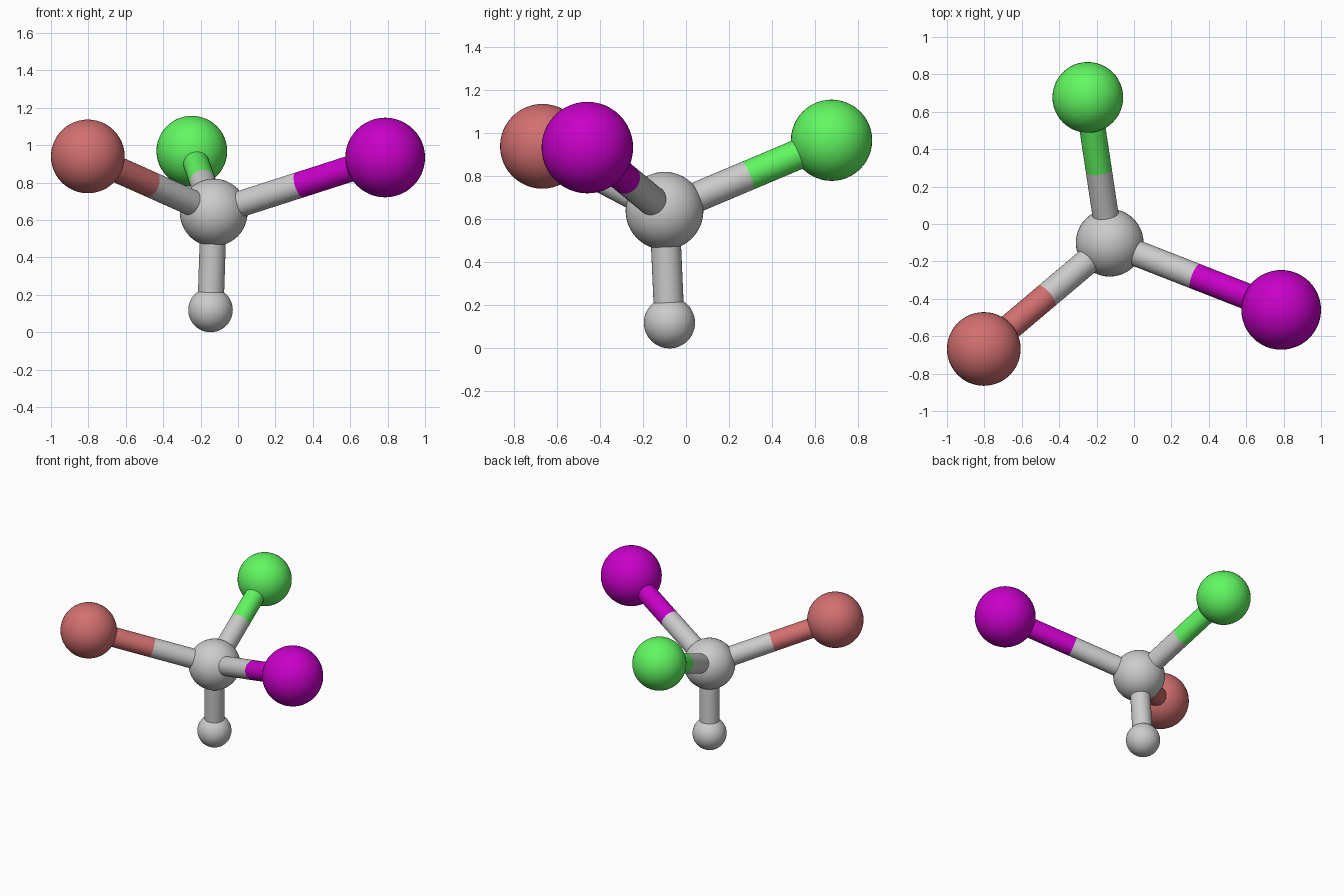
import bpy
from mathutils import Vector

if "Cube" in bpy.data.objects:
    bpy.data.objects.remove(bpy.data.objects["Cube"])

BOND_RADIUS = 0.07


def material(name, rgb):
    mat = bpy.data.materials.new(name)
    mat.diffuse_color = (*rgb, 1)
    mat.use_nodes = True
    mat.node_tree.nodes["Principled BSDF"].inputs["Base Color"].default_value = mat.diffuse_color
    return mat


def finish(name, mat):
    ob = bpy.context.object
    ob.name = name
    bpy.ops.object.shade_smooth_by_angle()
    if mat:
        ob.data.materials.append(mat)


def ball(name, centre, radius, mat):
    bpy.ops.mesh.primitive_uv_sphere_add(segments=48, ring_count=24, radius=radius, location=centre)
    finish(name, mat)


def rod(name, a, b, mat):
    d = b - a
    bpy.ops.mesh.primitive_cylinder_add(
        vertices=32, radius=BOND_RADIUS, depth=d.length, end_fill_type='NOTHING',
        location=(a + b) / 2, rotation=d.to_track_quat('Z', 'Y').to_euler())
    finish(name, mat)


# Central atom
carbon = Vector((-0.13, -0.10, 0.64))
ball("carbon_atom", carbon, 0.181, None)

# Outer atoms, each joined by a bond in two coloured halves
atoms = [
    ("hydrogen", (-0.147, -0.077, 0.119), 0.119, None),
    ("bromine", (-0.803, -0.668, 0.94), 0.197, material("red", (0.65, 0.16, 0.16))),
    ("chlorine", (-0.247, 0.677, 0.968), 0.189, material("green", (0.12, 0.94, 0.12))),
    ("iodine", (0.787, -0.459, 0.934), 0.213, material("purple", (0.58, 0.0, 0.58))),
]
for name, pos, radius, mat in atoms:
    centre = Vector(pos)
    middle = (carbon + centre) / 2
    ball(name + "_atom", centre, radius, mat)
    rod(name + "_bond_inner", carbon, middle, None)
    rod(name + "_bond_outer", middle, centre, mat)
